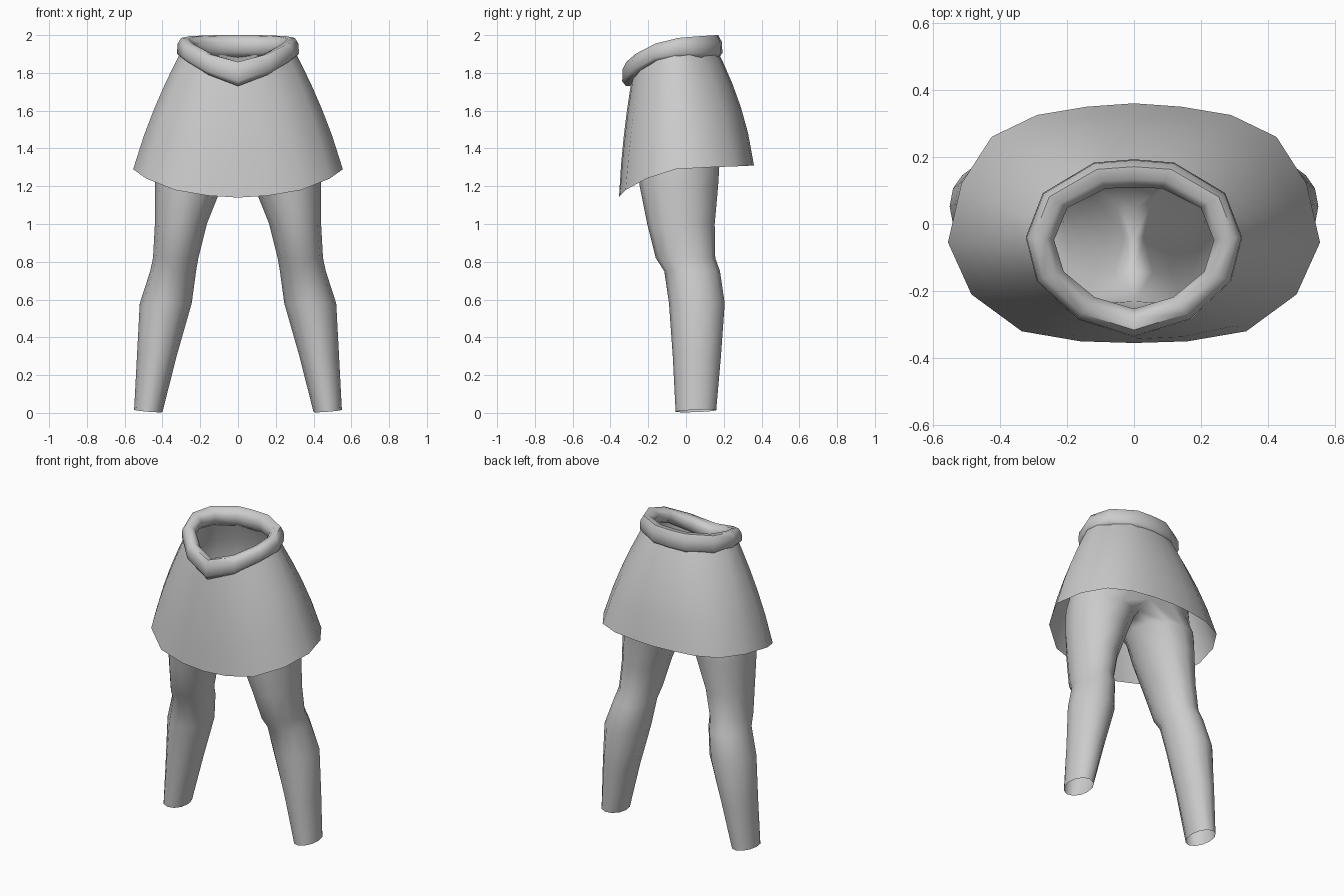
import bpy, bmesh, math

if "Cube" in bpy.data.objects:
    bpy.data.objects.remove(bpy.data.objects["Cube"])

cloth = bpy.data.materials.new("grey cloth")
cloth.diffuse_color = (0.6, 0.6, 0.6, 1)
cloth.use_nodes = True
cloth.node_tree.nodes["Principled BSDF"].inputs["Base Color"].default_value = cloth.diffuse_color


def make(name, rings, closed=True, loop=False, mirror=False):
    """Skin a list of equal-length point rings with quads."""
    bm = bmesh.new()
    vr = [[bm.verts.new(p) for p in r] for r in rings]
    n = len(rings[0])
    pairs = list(zip(vr, vr[1:])) + ([(vr[-1], vr[0])] if loop else [])
    for a, b in pairs:
        for i in range(n if closed else n - 1):
            j = (i + 1) % n
            bm.faces.new((a[i], a[j], b[j], b[i]))
    return finish(name, bm, mirror)


def finish(name, bm, mirror=False):
    bmesh.ops.recalc_face_normals(bm, faces=bm.faces)
    me = bpy.data.meshes.new(name)
    bm.to_mesh(me)
    bm.free()
    me.materials.append(cloth)
    ob = bpy.data.objects.new(name, me)
    bpy.context.collection.objects.link(ob)
    if mirror:
        m = ob.modifiers.new("mirror", 'MIRROR')
        m.use_clip = True
        m.merge_threshold = 0.002
    bpy.ops.object.select_all(action='DESELECT')
    ob.select_set(True)
    bpy.context.view_layer.objects.active = ob
    bpy.ops.object.shade_smooth_by_angle(angle=math.radians(65))
    return ob


def full(half):
    """Complete a back-to-front half outline to a closed ring."""
    return half + [(-p[0],) + tuple(p[1:]) for p in half[-2:0:-1]]


# Trousers: leg sections (z, inner x, outer x, front y, back y)
legs = [(0.01, .40, .55, -.055, .16), (.30, .325, .535, -.07, .185),
        (.58, .245, .52, -.09, .205), (.75, .222, .465, -.115, .18),
        (.82, .21, .45, -.16, .155), (1.0, .165, .44, -.205, .152),
        (1.2, .085, .44, -.245, .17), (1.33, .03, .435, -.255, .178)]
bm = bmesh.new()
rows = []
for z, xi, xo, yf, yb in legs:
    row = []
    for k in range(12):
        c, s = math.cos(k * math.pi / 6), math.sin(k * math.pi / 6)
        dz = 0.006 * c + 0.004 * s if z < 0.1 else 0
        row.append(bm.verts.new(((xi + xo) / 2 + (xo - xi) / 2 * c,
                                 (yf + yb) / 2 + (yb - yf) / 2 * s, z + dz)))
    rows.append(row)
# Crotch ring: inner points lie on the centre line as a saddle
hips = []
for k in range(12):
    if 4 <= k <= 8:
        t = (k - 4) / 4
        p = (0, .14 - .37 * t, 1.39 + .05 * (2 * t - 1) ** 2)
    else:
        a = (k if k < 4 else k - 12) * math.pi / 8
        p = (.425 * math.cos(a), -.035 + .22 * math.sin(a), 1.44)
    hips.append(bm.verts.new(p))
rows.append(hips)
for a, b in zip(rows, rows[1:]):
    for i in range(12):
        j = (i + 1) % 12
        bm.faces.new((a[i], a[j], b[j], b[i]))
# Seat: half rings from the crotch up to the waist (front z, back z, x, front y, back y)
prev = [hips[k % 12] for k in range(8, 17)]
for zf, zb, rx, yf, yb in [(1.58, 1.6, .39, -.26, .21), (1.70, 1.76, .33, -.26, .19),
                           (1.80, 1.93, .275, -.285, .125)]:
    cur = []
    for i in range(9):
        a = (i - 4) * math.pi / 8
        s = math.sin(a)
        cur.append(bm.verts.new((rx * math.cos(a) if 0 < i < 8 else 0,
                                 (yf + yb) / 2 + (yb - yf) / 2 * s,
                                 zb + (zf - zb) * max(0, -s) ** 1.5)))
    for i in range(8):
        bm.faces.new((prev[i], prev[i + 1], cur[i + 1], cur[i]))
    prev = cur
finish("trousers", bm, mirror=True)

# Skirt: waist and hem outlines joined by slightly bulging panels
waist = [(0, .16, 1.93), (.07, .155, 1.93), (.14, .14, 1.93), (.22, .085, 1.93),
         (.28, .01, 1.93), (.295, -.06, 1.925), (.265, -.15, 1.90),
         (.18, -.24, 1.84), (.09, -.275, 1.80), (0, -.285, 1.78)]
hem = [(0, .36, 1.31), (.14, .35, 1.31), (.29, .325, 1.308), (.425, .26, 1.305),
       (.515, .12, 1.30), (.555, -.055, 1.29), (.485, -.21, 1.24),
       (.335, -.32, 1.18), (.16, -.35, 1.15), (0, -.355, 1.14)]
levels = []
for t in (0, .12, .3, .5, .72, 1):
    half = []
    for w, h in zip(waist, hem):
        x, y, z = (p + (q - p) * t for p, q in zip(w, h))
        bulge = 4 * t * (1 - t)
        d = math.hypot(x, y)
        half.append((x + .02 * bulge * x / d,
                     y + (.03 if y > 0 else .01) * bulge * y / d, z))
    levels.append(full(half))
make("skirt", levels)

# Waistband: rolled tube (x, y, bottom z, top z), dipping at the front
band = full([(0, .193, 1.88, 2.0), (.12, .183, 1.88, 2.0), (.272, .092, 1.88, 1.995),
             (.323, -.04, 1.88, 1.985), (.29, -.17, 1.86, 1.955),
             (.17, -.285, 1.79, 1.90), (0, -.338, 1.73, 1.858)])
roll = [(.02, 0), (0, .2), (.003, .7), (.022, 1), (.06, .97), (.085, .7), (.08, .25), (.05, .02)]
sections = []
for x, y, zb, zt in band:
    d = math.hypot(x, y + .07)
    sections.append([(x - x / d * i, y - (y + .07) / d * i, zb + (zt - zb) * h)
                     for i, h in roll])
make("waistband", sections, loop=True)
